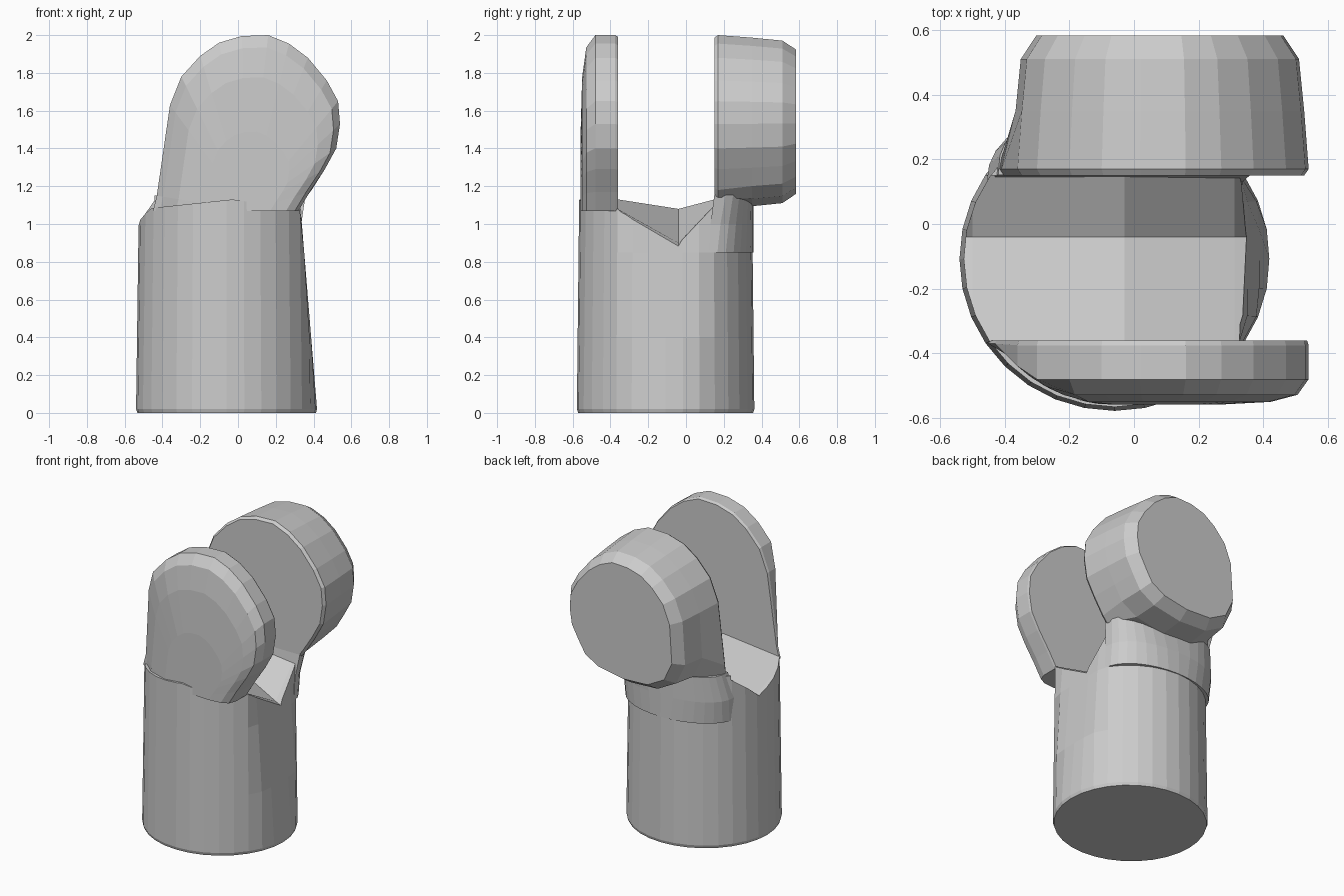
import bpy, bmesh, math

if "Cube" in bpy.data.objects:
    bpy.data.objects.remove(bpy.data.objects["Cube"])

grey = bpy.data.materials.new("plain grey")
grey.diffuse_color = (0.6, 0.6, 0.6, 1)
grey.use_nodes = True
grey.node_tree.nodes["Principled BSDF"].inputs["Base Color"].default_value = grey.diffuse_color


def loft(name, rings):
    """Skin a closed solid through rings with equal point counts."""
    bm = bmesh.new()
    vs = [[bm.verts.new(p) for p in r] for r in rings]
    n = len(rings[0])
    for a, b in zip(vs, vs[1:]):
        for i in range(n):
            j = (i + 1) % n
            bm.faces.new((a[i], a[j], b[j], b[i]))
    bm.faces.new(vs[0][::-1])
    bm.faces.new(vs[-1])
    bmesh.ops.remove_doubles(bm, verts=bm.verts, dist=0.0005)
    bmesh.ops.recalc_face_normals(bm, faces=bm.faces)
    me = bpy.data.meshes.new(name)
    bm.to_mesh(me)
    bm.free()
    me.materials.append(grey)
    ob = bpy.data.objects.new(name, me)
    bpy.context.collection.objects.link(ob)
    return ob


# Body: tapered oval column, flattened on the right towards the top
def oval(z, s=1.0):
    t = z / 1.1
    rx, ry = (0.48 - 0.015 * t) * s, (0.47 - 0.012 * t) * s
    pts = []
    for i in range(32):
        a = 2 * math.pi * i / 32
        x = -0.06 + rx * math.cos(a)
        pts.append((min(x, 0.42 - 0.09 * t), -0.108 + ry * math.sin(a), z))
    return pts


body = loft("body", [oval(0, 0.985), oval(0.02), oval(0.4), oval(0.85), oval(1.15)])

# Groove cutter: shallow valley across the top, lower at both sides
sections = []
for x, front, low, back in ((-0.8, 1.06, 0.85, 1.08), (-0.5, 1.08, 0.97, 1.12),
                            (-0.03, 1.13, 1.08, 1.13), (0.31, 1.08, 0.9, 1.1),
                            (0.7, 1.05, 0.72, 1.05)):
    sections.append([(x, -0.9, front), (x, -0.36, front), (x, -0.04, low),
                     (x, 0.15, back), (x, 0.15, 2), (x, -0.9, 2)])
cutter = loft("groove_cutter", sections)
cutter.hide_render = True
cutter.hide_viewport = True
cut = body.modifiers.new("groove", "BOOLEAN")
cut.object = cutter
cut.solver = "EXACT"

# Shared rounded outline of both upright lobes (x, z), left side to right side
dome = [(-0.36, 1.63), (-0.3, 1.78), (-0.2, 1.89), (-0.1, 1.96), (0.02, 1.995),
        (0.16, 2.0), (0.27, 1.955), (0.37, 1.88), (0.47, 1.76), (0.53, 1.65),
        (0.54, 1.53), (0.52, 1.4), (0.46, 1.29)]


# Front lobe: thin upright plate with a softly domed outer face
def plate_ring(y, s):
    pts = []
    for x, z in [(-0.45, 1.07), (-0.43, 1.15)] + dome + [(0.38, 1.17), (0.32, 1.07)]:
        px, pz = 0.05 + (x - 0.05) * s, 1.07 + (z - 1.07) * s
        py = y
        if px < -0.05:  # follow the round of the body on the left
            k = max(0, 1 - ((px + 0.05) / 0.46) ** 2)
            py = max(y, min(-0.37, -0.1 - 0.46 * math.sqrt(k)))
        pts.append((px, py, pz))
    return pts


loft("front_lobe", [plate_ring(-0.36, 0.99), plate_ring(-0.375, 1), plate_ring(-0.48, 1),
                    plate_ring(-0.528, 0.93), plate_ring(-0.55, 0.76),
                    plate_ring(-0.558, 0.45)])

# Back lobe: thick rounded head, its underside rounder towards the back
near = [(0.39, 1.18), (0.36, 1.14), (0.1, 1.12), (-0.2, 1.12), (-0.42, 1.13), (-0.41, 1.22)]
far = [(0.4, 1.19), (0.28, 1.12), (0.06, 1.08), (-0.16, 1.09), (-0.31, 1.17), (-0.38, 1.32)]


def head_ring(y, s, low):
    return [(0.08 + (x - 0.08) * s, y, 1.55 + (z - 1.55) * s) for x, z in dome + low]


loft("back_lobe", [head_ring(0.15, 0.97, near), head_ring(0.17, 1, near),
                   head_ring(0.35, 0.97, far), head_ring(0.51, 0.935, far),
                   head_ring(0.583, 0.83, far)])


# Neck: back of the body flaring out to the underside of the head
def neck_ring(z, x0, x1, power, y0):
    pts = []
    for i in range(17):
        a = math.pi * i / 16
        c, s = math.cos(a), max(0, math.sin(a))
        pts.append(((x0 + x1) / 2 + (x1 - x0) / 2 * math.copysign(abs(c) ** power, c),
                    y0 + (0.358 - y0) * s ** power, z))
    return pts


loft("neck", [neck_ring(0.85, -0.45, 0.335, 1.0, 0.12),
              neck_ring(1.0, -0.455, 0.335, 0.9, 0.13),
              neck_ring(1.17, -0.42, 0.36, 0.75, 0.152)])
